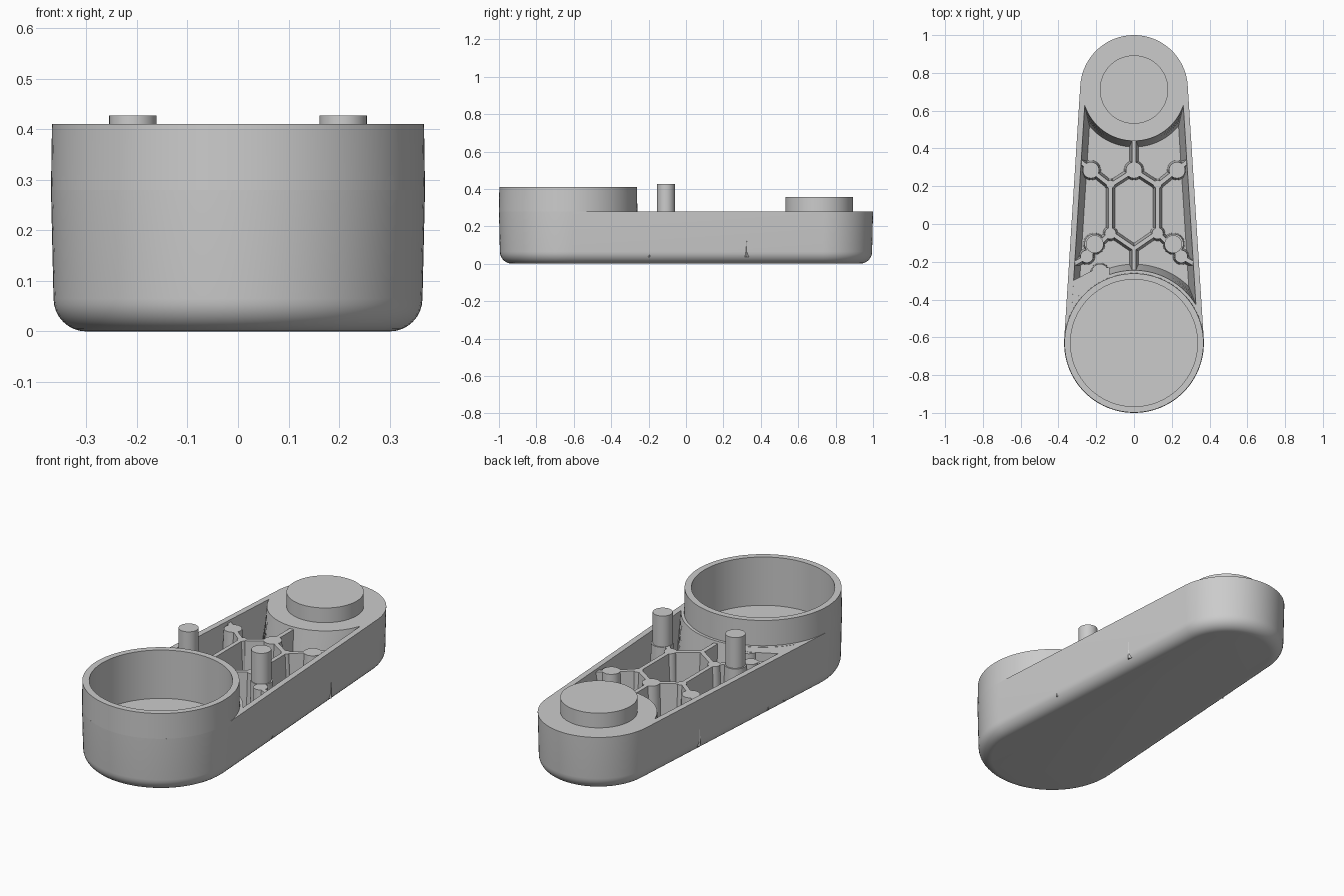
import bpy, bmesh, math
from math import sin, cos, pi, asin, acos
from mathutils import Vector

if "Cube" in bpy.data.objects:
    bpy.data.objects.remove(bpy.data.objects["Cube"])

mat = bpy.data.materials.new("plain grey")
mat.use_nodes = True
grey = (0.6, 0.6, 0.6, 1)
mat.diffuse_color = grey
mat.node_tree.nodes["Principled BSDF"].inputs["Base Color"].default_value = grey

# Main dimensions
FY, FR = -0.63, 0.37       # front end centre and radius
BY, BR = 0.715, 0.285      # back end centre and radius
TOP, FLOOR = 0.28, 0.045
TILT = asin((FR - BR) / (BY - FY))


def arc(cy, r, start, end, n, cx=0):
    return [(cx + r * cos(start + (end - start) * i / n),
             cy + r * sin(start + (end - start) * i / n)) for i in range(n + 1)]


def loft(name, layers):
    """Capped solid through a list of (outline, z)."""
    bm = bmesh.new()
    rings = [[bm.verts.new((x, y, z)) for x, y in pts] for pts, z in layers]
    for low, high in zip(rings, rings[1:]):
        n = len(low)
        for i in range(n):
            j = (i + 1) % n
            bm.faces.new((low[i], low[j], high[j], high[i]))
    bm.faces.new(rings[0])
    bm.faces.new(rings[-1])
    bmesh.ops.recalc_face_normals(bm, faces=bm.faces)
    mesh = bpy.data.meshes.new(name)
    bm.to_mesh(mesh)
    bm.free()
    obj = bpy.data.objects.new(name, mesh)
    bpy.context.collection.objects.link(obj)
    mesh.materials.append(mat)
    return obj


def disc(name, x, y, r_low, r_high, z0, z1, n=32):
    ring = lambda r: arc(y, r, 0, 2 * pi, n, x)[:-1]
    return loft(name, [(ring(r_low), z0), (ring(r_high), z1)])


def cut(obj, cutter):
    mod = obj.modifiers.new("cut", 'BOOLEAN')
    mod.operation, mod.solver, mod.object = 'DIFFERENCE', 'EXACT', cutter
    bpy.context.view_layer.objects.active = obj
    bpy.ops.object.modifier_apply(modifier=mod.name)
    bpy.data.objects.remove(cutter)


def smooth(obj):
    bpy.ops.object.select_all(action='DESELECT')
    obj.select_set(True)
    bpy.context.view_layer.objects.active = obj
    bpy.ops.object.shade_smooth_by_angle(angle=math.radians(32))


def outline(inset):
    """Tapered capsule outline."""
    return (arc(FY, FR - inset, pi - TILT, 2 * pi + TILT, 48)
            + arc(BY, BR - inset, TILT, pi - TILT, 40))


def pocket(draft):
    """Outline of the cavity between the two round ends."""
    wall, rb, rf = 0.03 + draft, BR - 0.01 + draft, FR + 0.015 + draft
    tb = TILT - acos((BR - wall) / rb)
    tf = TILT + acos((FR - wall) / rf)
    return arc(FY, rf, pi - tf, tf, 32) + arc(BY, rb, tb, -pi - tb, 32)


# Tray body with rounded bottom edge, drafted cavity and bore
FIL = 0.065
layers = [(outline(0.005 + FIL * (1 - sin(t))), FIL * (1 - cos(t)))
          for t in (pi / 2 * i / 8 for i in range(9))]
body = loft("body", layers + [(outline(0), TOP)])
cut(body, loft("cavity_cutter", [(pocket(0.032), FLOOR), (pocket(0), TOP),
                                 (pocket(0), TOP + 0.05)]))
cut(body, disc("bore_cutter", 0, FY, 0.336, 0.336, 0.16, 0.6, 96))

# Raised cup wall at the front
cup = disc("cup_wall", 0, FY, FR, FR - 0.002, TOP, 0.41, 96)
cut(cup, disc("cup_cutter", 0, FY, 0.336, 0.336, 0.16, 0.6, 96))

# Round boss at the back
boss = disc("back_boss", 0, BY - 0.003, 0.181, 0.181, TOP - 0.02, 0.356, 64)
parts = [body, cup, boss]

RIB_TOP = 0.268
BASE = FLOOR - 0.01


def rib(name, a, b):
    a, b = Vector(a), Vector(b)
    d = (b - a).normalized()
    side = Vector((-d.y, d.x))
    quad = lambda w: [tuple(p) for p in (a - side * w, b - side * w,
                                         b + side * w, a + side * w)]
    loft(name, [(quad(0.024), BASE), (quad(0.011), RIB_TOP)])


# Centre line ribs and node
rib("back_centre_rib", (0, 0.285), (0, 0.45))
rib("front_centre_rib", (0, -0.13), (0, -0.26))
parts.append(disc("centre_node", 0, 0.285, 0.053, 0.043, BASE, RIB_TOP))

# Mirrored lattice, nodes and posts
for s, label in ((1, "left"), (-1, "right")):
    path = [(0, 0.285), (0.125, 0.205), (0.125, -0.045), (0, -0.13)]
    path = [(s * x, y) for x, y in path]
    for i, (a, b) in enumerate(zip(path, path[1:])):
        rib(f"{label}_lattice_rib_{i + 1}", a, b)
    rib(f"{label}_back_side_rib", path[1], (s * 0.295, 0.34))
    rib(f"{label}_post_rib", path[2], (s * 0.245, -0.17))
    rib(f"{label}_front_side_rib", (s * 0.245, -0.17), (s * 0.325, -0.215))
    for name, x, y, r in (("back_node", 0.228, 0.285, 0.043),
                          ("inner_back_node", 0.125, 0.21, 0.022),
                          ("inner_front_node", 0.125, -0.05, 0.03),
                          ("front_node", 0.25, -0.172, 0.034)):
        parts.append(disc(f"{label}_{name}", s * x, y, r + 0.01, r, BASE, RIB_TOP))
    parts.append(disc(f"{label}_post_base", s * 0.21, -0.105, 0.058, 0.052, BASE, RIB_TOP))
    parts.append(disc(f"{label}_post", s * 0.208, -0.107, 0.047, 0.047, BASE, 0.427))

# Filled corner with a round lug beside the cup
corner = [(-0.342, -0.31), (-0.2, -0.235), (-0.13, -0.23), (-0.13, -0.275), (-0.25, -0.36), (-0.335, -0.45)]
loft("right_corner_web", [(corner, BASE), (corner, TOP - 0.001)])
parts.append(disc("corner_lug", -0.18, -0.255, 0.05, 0.044, BASE, TOP - 0.002))

for p in parts:
    smooth(p)
